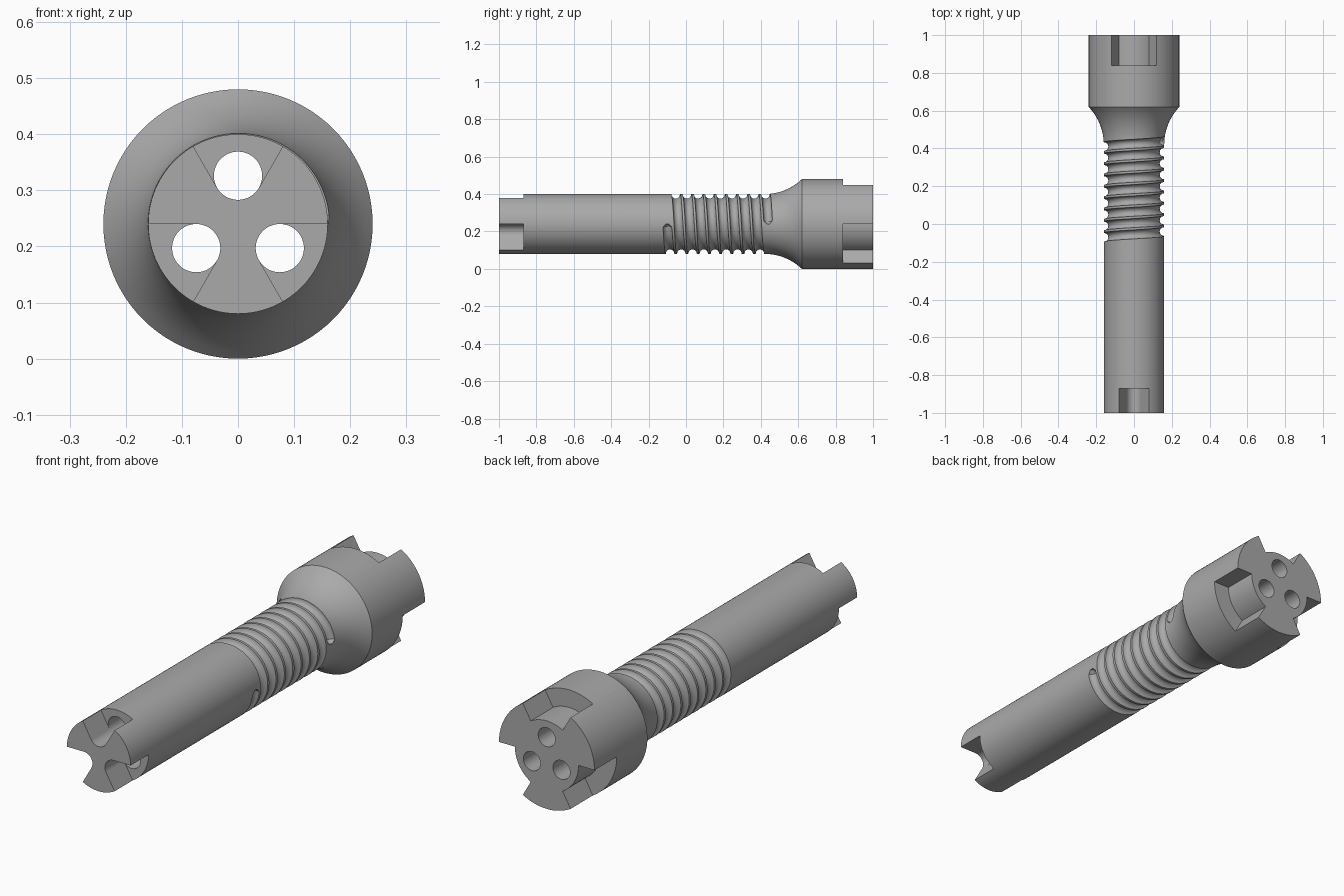
import bpy, bmesh
from math import sin, cos, pi, radians, sqrt

AXIS_Z = 0.24
SHAFT_R, HEAD_R = 0.16, 0.24
HOLE_R, HOLE_ORBIT = 0.043, 0.086
NOTCH_ANGLES = [radians(a) for a in (90, 210, 330)]

if "Cube" in bpy.data.objects:
    bpy.data.objects.remove(bpy.data.objects["Cube"])

metal = bpy.data.materials.new("plain grey")
metal.use_nodes = True
GREY = (0.4, 0.4, 0.4, 1)
metal.diffuse_color = GREY
metal.node_tree.nodes["Principled BSDF"].inputs["Base Color"].default_value = GREY


def polar(r, a, y):
    return (r * cos(a), y, AXIS_Z + r * sin(a))


def loft(name, rings):
    """Solid through closed rings of points, capped at both ends."""
    bm = bmesh.new()
    loops = [[bm.verts.new(p) for p in ring] for ring in rings]
    n = len(loops[0])
    for a, b in zip(loops, loops[1:]):
        for i in range(n):
            j = (i + 1) % n
            bm.faces.new((a[i], a[j], b[j], b[i]))
    bm.faces.new(loops[0])
    bm.faces.new(loops[-1])
    bmesh.ops.recalc_face_normals(bm, faces=bm.faces)
    mesh = bpy.data.meshes.new(name)
    bm.to_mesh(mesh)
    bm.free()
    mesh.materials.append(metal)
    ob = bpy.data.objects.new(name, mesh)
    bpy.context.collection.objects.link(ob)
    return ob


def circle(r, y, n=96, cx=0, cz=0):
    pts = [polar(r, 2 * pi * i / n, y) for i in range(n)]
    return [(x + cx, py, z + cz) for x, py, z in pts]


def sector(name, angle, r0, r1, y0, y1, n=16):
    """60 degree ring segment used to cut an end notch."""
    steps = [angle + radians(-30 + 60 * i / n) for i in range(n + 1)]
    rings = [[polar(r0, a, y) for a in steps] + [polar(r1, a, y) for a in reversed(steps)]
             for y in (y0, y1)]
    return loft(name, rings)


def helix(name, y0, y1, turns, tube, steps=64, sides=16):
    """Round tube winding along the shaft, with rounded ends."""
    total = turns * steps
    arc = 2 * pi * SHAFT_R / steps
    rings = []
    for k in range(total + 1):
        t = k / total
        a = -2 * pi * turns * t
        d = min(k, total - k) * arc
        f = sqrt(max(0.1, 1 - max(0, 1 - d / tube) ** 2))
        y = y0 + (y1 - y0) * t
        rings.append([polar(SHAFT_R + tube * f * cos(s), a, y + tube * f * sin(s))
                      for s in (2 * pi * i / sides for i in range(sides))])
    return loft(name, rings)


# Body: straight shaft, flared neck, cylindrical head
flare_start, flare_end = 0.42, 0.62
run, rise = flare_end - flare_start, HEAD_R - SHAFT_R
bend = (run ** 2 + rise ** 2) / (2 * rise)
flare = [(flare_start + run * i / 12, SHAFT_R + bend - sqrt(bend ** 2 - (run * i / 12) ** 2))
         for i in range(13)]
profile = [(-1, SHAFT_R)] + flare + [(1, HEAD_R)]
body = loft("threaded_shaft", [circle(r, y) for y, r in profile])

# Cutters: thread groove, through holes, end notches
cutters = [helix("thread_groove_cutter", -0.10, 0.44, 9, 0.024)]
for i, a in enumerate(NOTCH_ANGLES):
    cx, cz = HOLE_ORBIT * cos(a), HOLE_ORBIT * sin(a)
    cutters.append(loft(f"hole_cutter_{i}", [circle(HOLE_R, y, 48, cx, cz) for y in (-1.1, 1.1)]))
    cutters.append(sector(f"shaft_notch_cutter_{i}", a, 0.076, 0.2, -1.1, -0.87))
    cutters.append(sector(f"head_notch_cutter_{i}", a, SHAFT_R, 0.3, 0.84, 1.1))

for cutter in cutters:
    mod = body.modifiers.new(cutter.name, "BOOLEAN")
    mod.operation, mod.solver, mod.object = "DIFFERENCE", "EXACT", cutter

# Bake the cuts and drop the cutters
bpy.context.view_layer.objects.active = body
body.select_set(True)
for mod in list(body.modifiers):
    bpy.ops.object.modifier_apply(modifier=mod.name)
for cutter in cutters:
    bpy.data.objects.remove(cutter)
bpy.ops.object.shade_smooth_by_angle(angle=radians(30))
